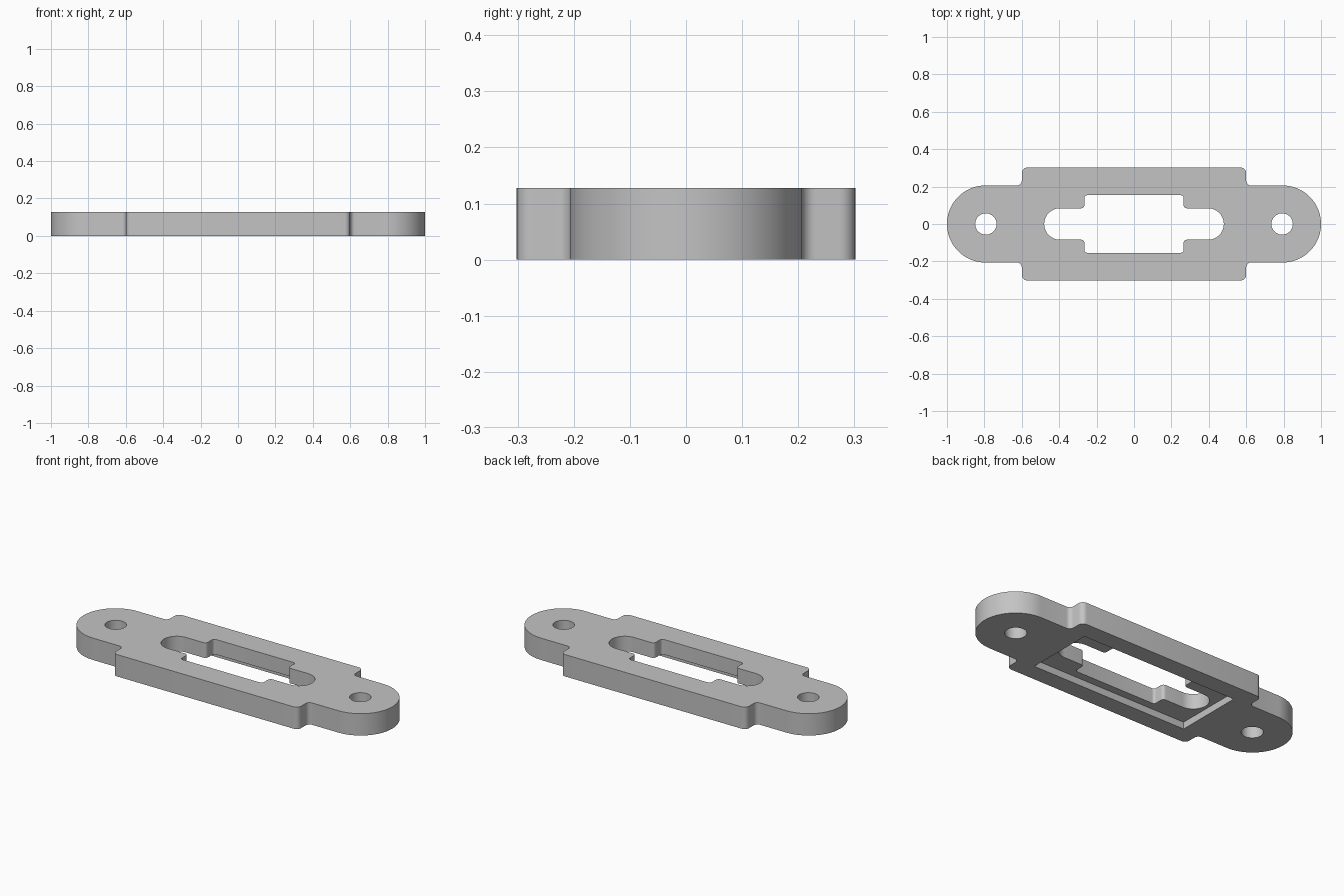
import bpy
import bmesh
import math
from mathutils import Vector

if "Cube" in bpy.data.objects:
    bpy.data.objects.remove(bpy.data.objects["Cube"], do_unlink=True)

THICKNESS = 0.128
RECESS_DEPTH = 0.04
OVERSHOOT = 0.1

# Single material
grey = bpy.data.materials.new("plain grey")
grey.use_nodes = True
colour = (0.55, 0.55, 0.55, 1)
grey.diffuse_color = colour
grey.node_tree.nodes["Principled BSDF"].inputs["Base Color"].default_value = colour


def symmetric(quarter):
    """Mirror (x, y, radius) corners of the +x +y quarter into a closed loop."""
    half = quarter + [(-x, y, r) for x, y, r in reversed(quarter)]
    return half + [(x, -y, r) for x, y, r in reversed(half)]


def rounded(corners):
    """Replace each corner by an arc of its radius."""
    points = []
    for i, (x, y, r) in enumerate(corners):
        p = Vector((x, y))
        a = (Vector(corners[i - 1][:2]) - p).normalized()
        b = (Vector(corners[(i + 1) % len(corners)][:2]) - p).normalized()
        if r == 0:
            points.append(p)
            continue
        # Right-angled corners: the arc centre lies one radius along both sides
        centre = p + (a + b) * r
        steps = 24 if r > 0.05 else 6
        for s in range(steps + 1):
            t = s / steps * math.pi / 2
            q = centre - b * r * math.cos(t) - a * r * math.sin(t)
            if not points or (q - points[-1]).length > 1e-4:
                points.append(q)
    if (points[0] - points[-1]).length < 1e-4:
        points.pop()
    return points


def prism(name, outline, bottom, top):
    bm = bmesh.new()
    face = bm.faces.new([bm.verts.new((p.x, p.y, bottom)) for p in outline])
    result = bmesh.ops.extrude_face_region(bm, geom=[face])
    moved = [g for g in result["geom"] if isinstance(g, bmesh.types.BMVert)]
    bmesh.ops.translate(bm, verts=moved, vec=(0, 0, top - bottom))
    bmesh.ops.recalc_face_normals(bm, faces=bm.faces)
    mesh = bpy.data.meshes.new(name)
    bm.to_mesh(mesh)
    bm.free()
    mesh.materials.append(grey)
    obj = bpy.data.objects.new(name, mesh)
    bpy.context.collection.objects.link(obj)
    return obj


def cut(body, cutter):
    cutter.hide_render = True
    bpy.context.view_layer.objects.active = body
    mod = body.modifiers.new(cutter.name, "BOOLEAN")
    mod.operation = "DIFFERENCE"
    mod.solver = "EXACT"
    mod.object = cutter
    bpy.ops.object.modifier_apply(modifier=mod.name)
    bpy.data.objects.remove(cutter, do_unlink=True)


# Plate with round ears and a wider middle
plate_outline = rounded(symmetric([(1, 0.206, 0.206), (0.6, 0.206, 0.025), (0.6, 0.302, 0.03)]))
plate = prism("mounting_plate", plate_outline, 0, THICKNESS)

# Stepped slot through the middle
slot_outline = rounded(symmetric([(0.48, 0.084, 0.084), (0.265, 0.084, 0.018), (0.265, 0.154, 0.015)]))
cut(plate, prism("slot_cutter", slot_outline, -OVERSHOOT, THICKNESS + OVERSHOOT))

# Rectangular recess in the underside
recess_outline = rounded(symmetric([(0.5, 0.2, 0)]))
cut(plate, prism("recess_cutter", recess_outline, -OVERSHOOT, RECESS_DEPTH))

# Screw hole in each ear
for side in (-1, 1):
    circle = [Vector((side * 0.792 + 0.057 * math.cos(t), 0.057 * math.sin(t)))
              for t in (math.tau * i / 48 for i in range(48))]
    cut(plate, prism("hole_cutter", circle, -OVERSHOOT, THICKNESS + OVERSHOOT))

# Smooth arcs, sharp rims
bpy.ops.object.select_all(action="DESELECT")
plate.select_set(True)
bpy.context.view_layer.objects.active = plate
bpy.ops.object.shade_smooth_by_angle(angle=math.radians(30))
